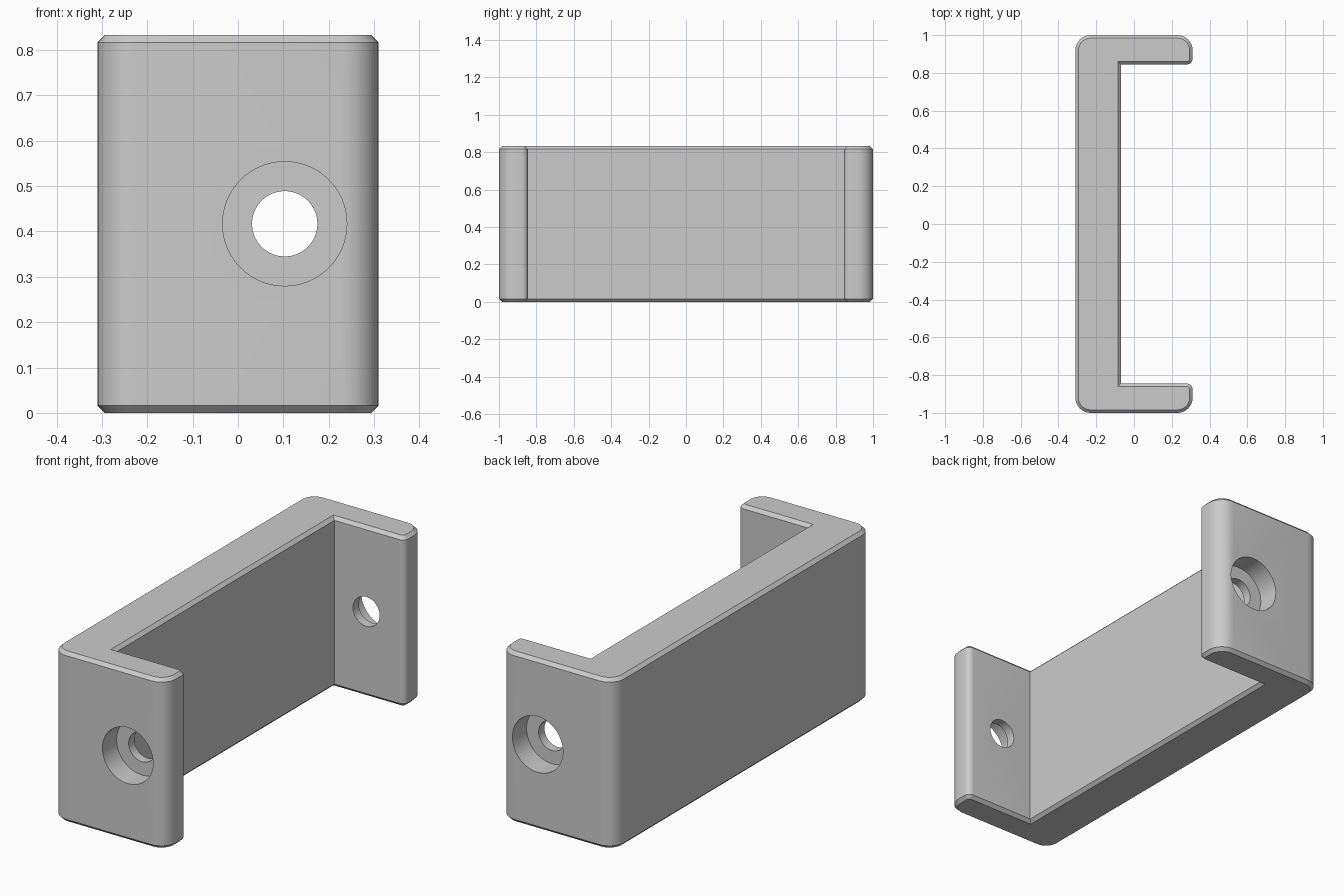
import bpy, bmesh, math
from mathutils import Matrix, Vector

cube = bpy.data.objects.get("Cube")
if cube:
    bpy.data.objects.remove(cube, do_unlink=True)

HEIGHT, CHAMFER = 0.833, 0.016
HOLE_X, HOLE_Z = 0.103, 0.417
BORE_DEPTH = 0.11

grey = bpy.data.materials.new("light_grey")
grey.use_nodes = True
colour = (0.6, 0.6, 0.6, 1)
grey.diffuse_color = colour
grey.node_tree.nodes["Principled BSDF"].inputs["Base Color"].default_value = colour


def make_object(name, bm):
    mesh = bpy.data.meshes.new(name)
    bmesh.ops.recalc_face_normals(bm, faces=bm.faces)
    bm.to_mesh(mesh)
    bm.free()
    obj = bpy.data.objects.new(name, mesh)
    bpy.context.collection.objects.link(obj)
    mesh.materials.append(grey)
    return obj


def rounded(corners, steps=8):
    """Turn (x, y, radius) right-angled corners into a rounded outline."""
    points = []
    for i, (x, y, r) in enumerate(corners):
        p = Vector((x, y))
        if not r:
            points.append(p)
            continue
        a = (Vector(corners[i - 1][:2]) - p).normalized() * r
        b = (Vector(corners[(i + 1) % len(corners)][:2]) - p).normalized() * r
        for k in range(steps + 1):
            t = k / steps * math.pi / 2
            points.append(p + a * (1 - math.sin(t)) + b * (1 - math.cos(t)))
    return points


def cylinder(name, radius, y0, y1):
    bm = bmesh.new()
    place = Matrix.Translation((HOLE_X, (y0 + y1) / 2, HOLE_Z)) @ Matrix.Rotation(math.pi / 2, 4, "X")
    bmesh.ops.create_cone(bm, cap_ends=True, segments=64, radius1=radius,
                          radius2=radius, depth=y1 - y0, matrix=place)
    obj = make_object(name, bm)
    obj.hide_render = True
    return obj


# C-shaped outline: the front half, then its mirror image
half = [(-0.07, -0.845, 0), (0.31, -0.845, 0.03), (0.31, -1, 0.08), (-0.31, -1, 0.08)]
outline = rounded(half + [(x, -y, r) for x, y, r in reversed(half)])

# Bracket body, extruded upward with chamfered rims
bm = bmesh.new()
base = bm.faces.new([bm.verts.new((p.x, p.y, 0)) for p in outline])
top = bmesh.ops.extrude_face_region(bm, geom=[base], use_keep_orig=True)
bmesh.ops.translate(bm, vec=(0, 0, HEIGHT),
                    verts=[v for v in top["geom"] if isinstance(v, bmesh.types.BMVert)])
bmesh.ops.recalc_face_normals(bm, faces=bm.faces)
rims = [e for e in bm.edges if abs(e.verts[0].co.z - e.verts[1].co.z) < 1e-5]
bmesh.ops.bevel(bm, geom=rims, offset=CHAMFER, offset_type="OFFSET",
                segments=1, profile=0.5, affect="EDGES")
bracket = make_object("bracket", bm)

# Screw hole through both arms, with a counterbore on each outer side
cutters = [
    cylinder("screw_hole_cutter", 0.072, -1.2, 1.2),
    cylinder("front_counterbore_cutter", 0.137, -1.2, -1 + BORE_DEPTH),
    cylinder("back_counterbore_cutter", 0.137, 1 - BORE_DEPTH, 1.2),
]
bpy.ops.object.select_all(action="DESELECT")
bracket.select_set(True)
bpy.context.view_layer.objects.active = bracket
for cutter in cutters:
    mod = bracket.modifiers.new(cutter.name, "BOOLEAN")
    mod.operation = "DIFFERENCE"
    mod.solver = "EXACT"
    mod.object = cutter
    bpy.ops.object.modifier_apply(modifier=mod.name)
    bpy.data.objects.remove(cutter, do_unlink=True)

bpy.ops.object.shade_smooth_by_angle(angle=math.radians(30))
